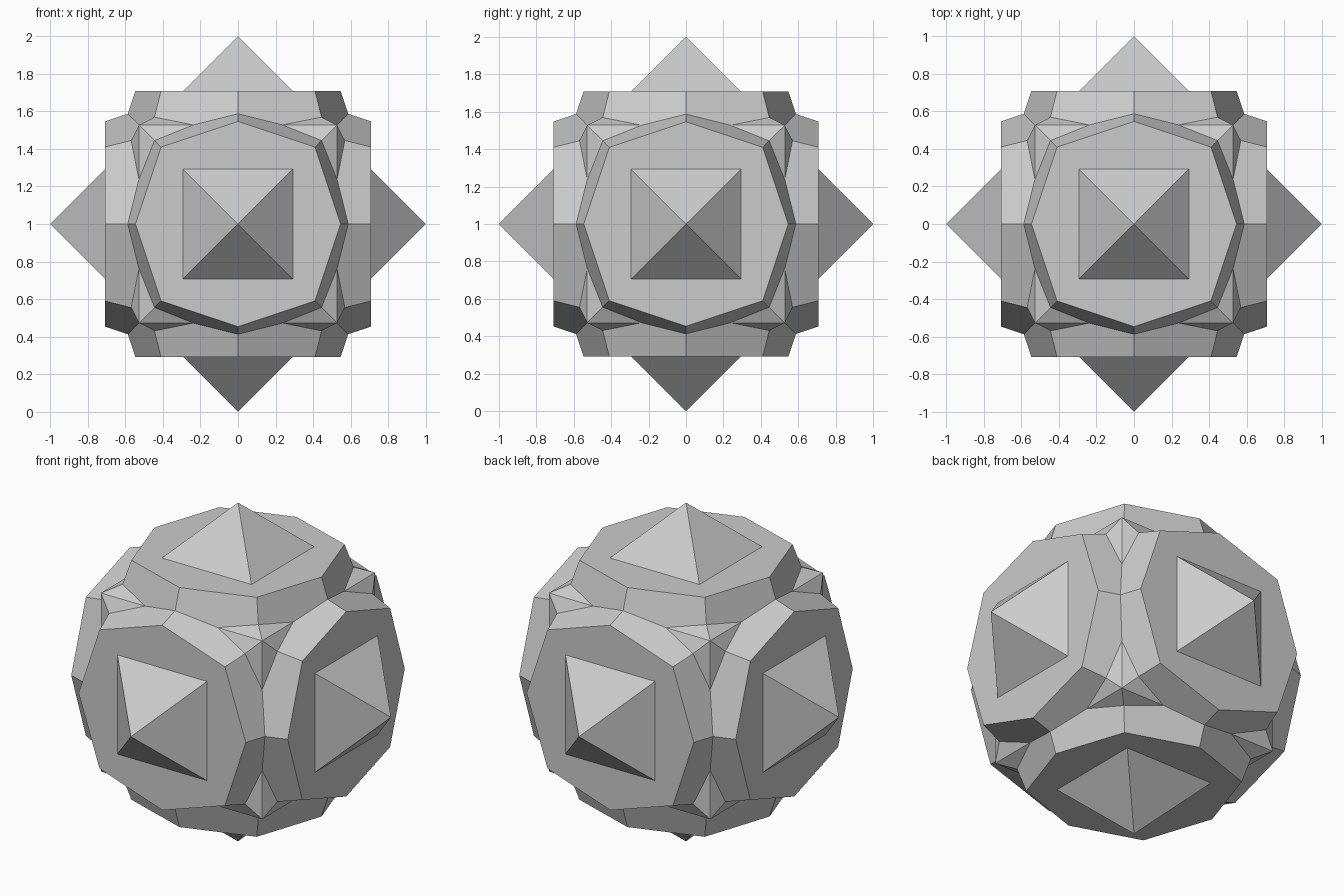
import bpy, bmesh, math
from itertools import permutations, product, combinations
from mathutils import Matrix, Vector

if "Cube" in bpy.data.objects:
    bpy.data.objects.remove(bpy.data.objects["Cube"])

R = math.sqrt(0.5)  # every facet touches the same inner sphere


def directions(a, b, c):
    """All signed permutations of a direction, normalised."""
    out = set()
    for p in permutations((a, b, c)):
        for s in product((1, -1), repeat=3):
            out.add(tuple(v * k + 0.0 if v else 0.0 for v, k in zip(p, s)))
    return [Vector(d).normalized() for d in sorted(out)]


def convex_solid(name, normals):
    """Solid bounded by planes at distance R along each normal."""
    pts = []
    for a, b, c in combinations(normals, 3):
        m = Matrix((a, b, c))
        if abs(m.determinant()) < 1e-4:
            continue
        p = m.inverted() @ Vector((R, R, R))
        if all(p.dot(n) < R + 1e-5 for n in normals):
            if all((p - q).length > 1e-4 for q in pts):
                pts.append(p)
    bm = bmesh.new()
    for p in pts:
        bm.verts.new(p)
    bmesh.ops.convex_hull(bm, input=bm.verts[:])
    bmesh.ops.dissolve_limit(bm, angle_limit=0.01, verts=bm.verts[:], edges=bm.edges[:])
    bmesh.ops.recalc_face_normals(bm, faces=bm.faces[:])
    me = bpy.data.meshes.new(name)
    bm.to_mesh(me)
    bm.free()
    ob = bpy.data.objects.new(name, me)
    ob.location.z = 1
    bpy.context.collection.objects.link(ob)
    return ob


# Twelve-faced solid giving the six pyramid tips
body = convex_solid("faceted_ball", directions(1, 1, 0))

# Solid giving the eight raised corners
parts = [convex_solid("corner_solid", directions(2, 1, 0))]

# Three drums giving the octagonal plates, one per axis
for axis in range(3):
    caps = [n for n in directions(1, 0, 0) if abs(n[axis]) > 0.5]
    sides = [n for n in directions(3, 1, 1) if abs(n[axis]) < 0.5]
    parts.append(convex_solid("plate_drum", caps + sides))

# Merge everything into one outer skin
for part in parts:
    mod = body.modifiers.new("join", 'BOOLEAN')
    mod.operation = 'UNION'
    mod.solver = 'EXACT'
    mod.object = part
bpy.context.view_layer.update()
dg = bpy.context.evaluated_depsgraph_get()
skin = bpy.data.meshes.new_from_object(body.evaluated_get(dg))
body.modifiers.clear()
body.data = skin
for part in parts:
    bpy.data.objects.remove(part)
